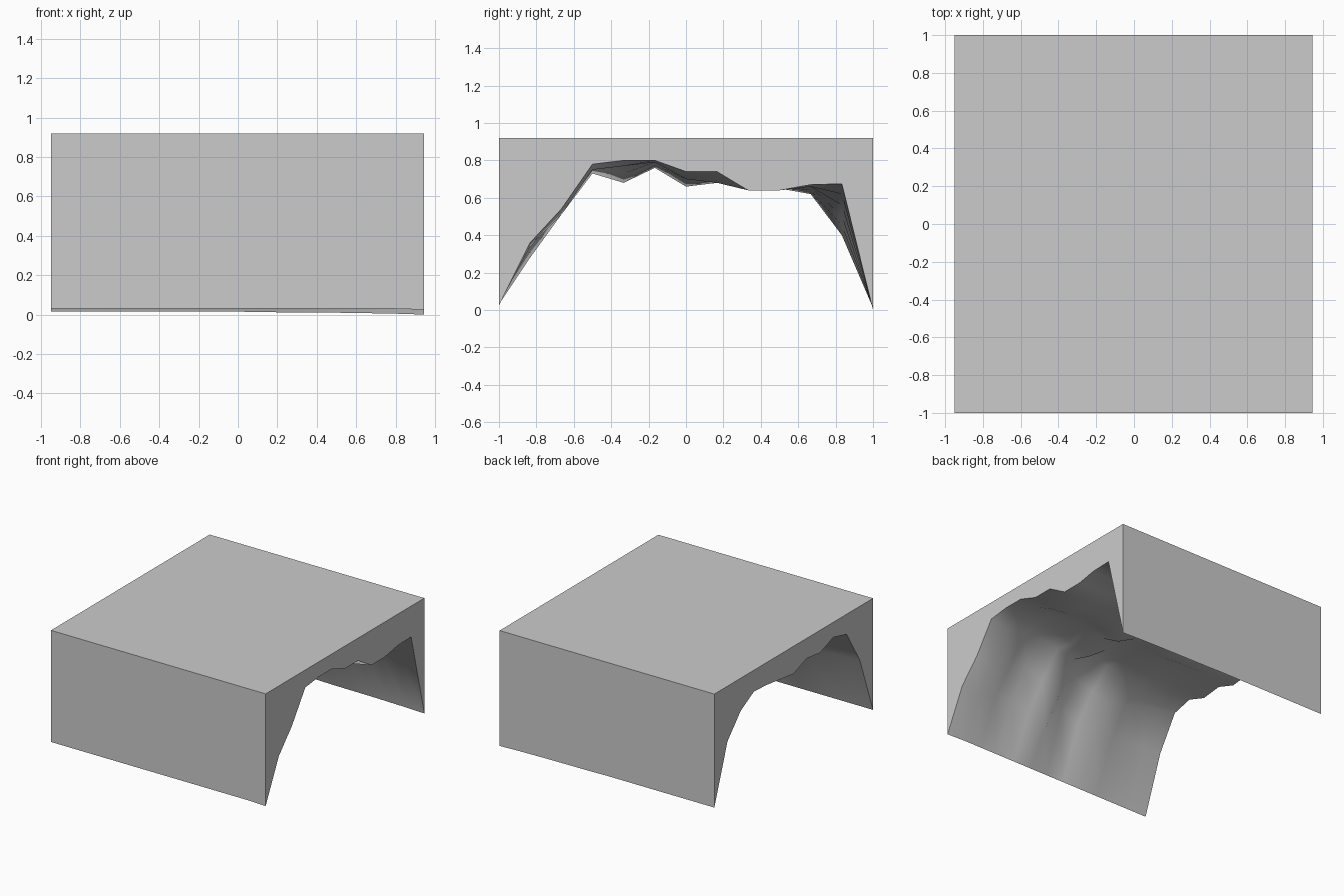
import bpy, bmesh

if "Cube" in bpy.data.objects:
    bpy.data.objects.remove(bpy.data.objects["Cube"])

X0, X1, TOP, NX, NY = -0.95, 0.944, 0.92, 12, 12

# Cave ceiling heights across y (-1 to 1 in equal steps), keyed by row along x
profiles = {
    0: [.03, .49, .76, .80, .74, .76, .70, .72, .74, .75, .66, .48, .015],
    2: [.03, .47, .70, .78, .74, .77, .70, .72, .73, .72, .66, .47, .015],
    4: [.03, .37, .60, .77, .73, .77, .69, .71, .71, .69, .65, .44, .015],
    6: [.03, .52, .70, .82, .79, .79, .74, .73, .71, .69, .65, .45, .015],
    7: [.03, .28, .51, .73, .68, .76, .66, .68, .66, .65, .62, .40, .012],
    9: [.03, .42, .63, .79, .78, .79, .74, .72, .68, .67, .66, .50, .01],
    11: [.03, .34, .51, .75, .77, .79, .70, .68, .64, .64, .66, .62, .005],
    12: [.025, .36, .54, .78, .80, .80, .74, .74, .64, .64, .67, .675, 0],
}
keys = sorted(profiles)


def height(i, j):
    a = max(k for k in keys if k <= i)
    b = min(k for k in keys if k >= i)
    t = (i - a) / (b - a) if b > a else 0
    return profiles[a][j] * (1 - t) + profiles[b][j] * t


bm = bmesh.new()

# Rough arched underside
rows = [[bm.verts.new((X0 + (X1 - X0) * i / NX, -1 + 2 * j / NY, height(i, j)))
         for j in range(NY + 1)] for i in range(NX + 1)]
for i in range(NX):
    for j in range(NY):
        f = bm.faces.new((rows[i][j], rows[i][j + 1], rows[i + 1][j + 1], rows[i + 1][j]))
        f.smooth = True

# Flat top
a, b, c, d = [bm.verts.new((x, y, TOP)) for x, y in ((X0, -1), (X1, -1), (X1, 1), (X0, 1))]
bm.faces.new((a, b, c, d))

# Arched ends and plain side walls
bm.faces.new(rows[NX] + [c, b])
bm.faces.new(rows[0] + [d, a])
bm.faces.new([r[0] for r in rows] + [b, a])
bm.faces.new([r[NY] for r in rows] + [c, d])
bmesh.ops.recalc_face_normals(bm, faces=bm.faces[:])

# Keep block edges crisp
for e in bm.edges:
    e.smooth = all(f.smooth for f in e.link_faces)

mesh = bpy.data.meshes.new("cave_tunnel_block")
bm.to_mesh(mesh)
bm.free()
bpy.context.collection.objects.link(bpy.data.objects.new("cave_tunnel_block", mesh))
